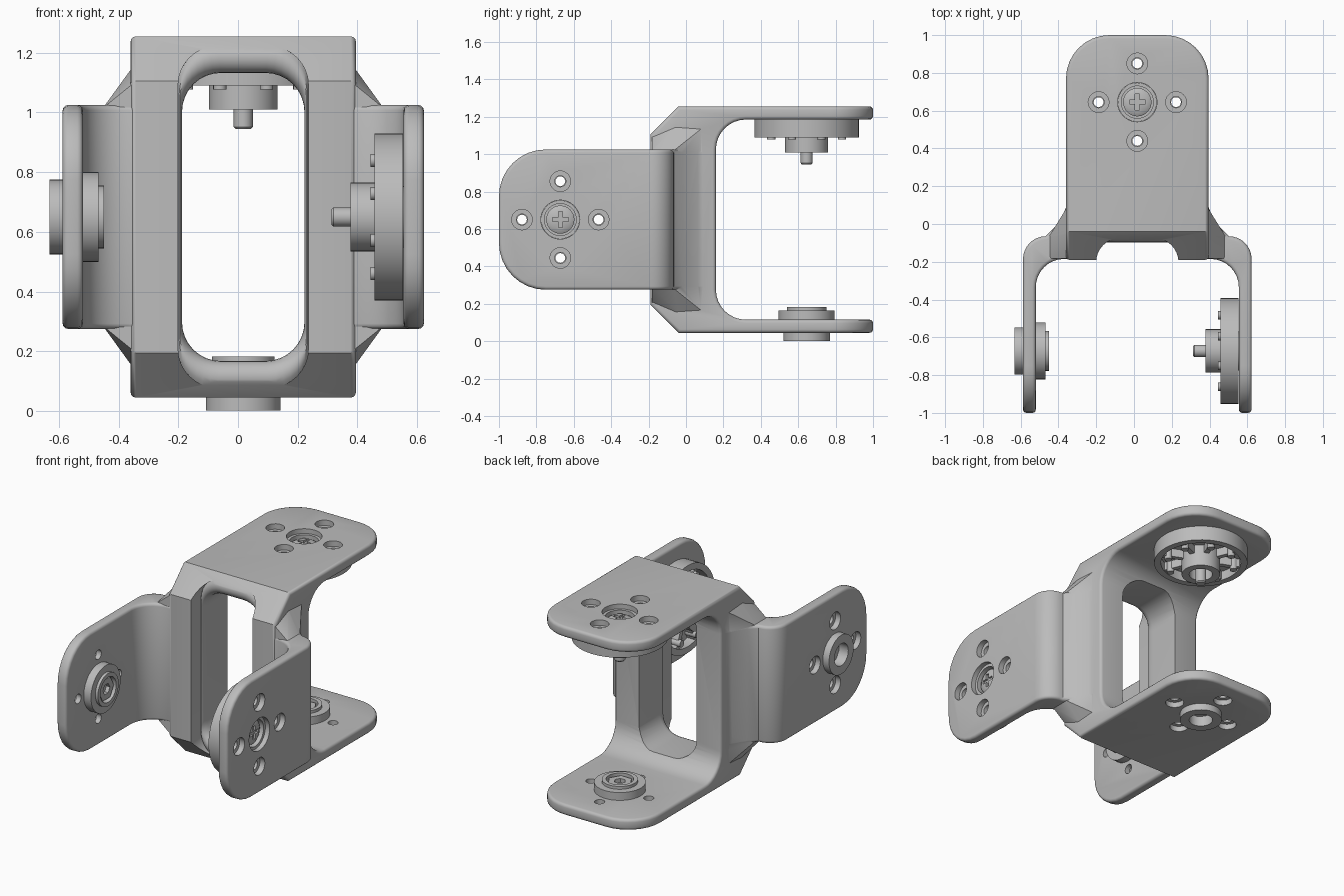
import bpy, bmesh
from math import sin, cos, pi, radians
from mathutils import Matrix, Vector

if "Cube" in bpy.data.objects:
    bpy.data.objects.remove(bpy.data.objects["Cube"], do_unlink=True)

CX, CZ = 0.0175, 0.65          # bracket centre
grey = bpy.data.materials.new("satin grey")
grey.use_nodes = True
grey.diffuse_color = (0.5, 0.5, 0.5, 1)
grey.node_tree.nodes["Principled BSDF"].inputs["Base Color"].default_value = (0.5, 0.5, 0.5, 1)


def make(name, bm):
    bmesh.ops.recalc_face_normals(bm, faces=bm.faces)
    me = bpy.data.meshes.new(name)
    bm.to_mesh(me)
    bm.free()
    ob = bpy.data.objects.new(name, me)
    bpy.context.scene.collection.objects.link(ob)
    return ob


def bake(ob):
    dg = bpy.context.evaluated_depsgraph_get()
    me = bpy.data.meshes.new_from_object(ob.evaluated_get(dg))
    ob.modifiers.clear()
    ob.data = me


def boolean(ob, other, op, keep=False):
    m = ob.modifiers.new("bool", 'BOOLEAN')
    m.operation, m.object, m.solver = op, other, 'EXACT'
    bake(ob)
    if not keep:
        bpy.data.objects.remove(other, do_unlink=True)


def finish(ob):
    ob.data.materials.clear()
    ob.data.materials.append(grey)
    bpy.ops.object.select_all(action='DESELECT')
    ob.select_set(True)
    bpy.context.view_layer.objects.active = ob
    bpy.ops.object.shade_smooth_by_angle(angle=radians(32))


def arc(cx, cy, r, a0, a1, n=8):
    return [(cx + r * cos(radians(a0 + (a1 - a0) * i / n)),
             cy + r * sin(radians(a0 + (a1 - a0) * i / n))) for i in range(n + 1)]


def round_rect(hx, hy, r):
    pts = []
    for k, (sx, sy) in enumerate([(1, 1), (-1, 1), (-1, -1), (1, -1)]):
        pts += arc(sx * (hx - r), sy * (hy - r), r, 90 * k, 90 * k + 90)
    return pts


def prism(name, pts, axis, lo, hi):
    place = {'z': lambda a, b, c: (a, b, c), 'x': lambda a, b, c: (c, a, b)}[axis]
    bm = bmesh.new()
    face = bm.faces.new([bm.verts.new(place(a, b, lo)) for a, b in pts])
    ext = bmesh.ops.extrude_face_region(bm, geom=[face])["geom"]
    bmesh.ops.translate(bm, vec=place(0, 0, hi - lo),
                        verts=[v for v in ext if isinstance(v, bmesh.types.BMVert)])
    return make(name, bm)


def lathe(bm, profile, matrix, steps=48, closed=False):
    """Spin (radius, depth) points round the local z axis and add to bm."""
    t = bmesh.new()
    vs = [t.verts.new((r, 0, d)) for r, d in profile]
    es = [t.edges.new(p) for p in zip(vs, vs[1:] + vs[:1] if closed else vs[1:])]
    bmesh.ops.spin(t, geom=vs + es, axis=(0, 0, 1), cent=(0, 0, 0),
                   angle=2 * pi, steps=steps, use_merge=True)
    bmesh.ops.remove_doubles(t, verts=t.verts, dist=1e-5)
    bmesh.ops.recalc_face_normals(t, faces=t.faces)
    t.transform(matrix)
    tmp = bpy.data.meshes.new("tmp")
    t.to_mesh(tmp)
    t.free()
    bm.from_mesh(tmp)
    bpy.data.meshes.remove(tmp)


def solid(r, d0, d1):
    return [(0, d0), (r, d0), (r, d1), (0, d1)]


def tube(ro, ri, d0, d1):
    return [(ro, d0), (ro, d1), (ri, d1), (ri, d0)]


def round_edges(ob):
    m = ob.modifiers.new("bevel", 'BEVEL')
    m.width, m.segments, m.limit_method, m.angle_limit = 0.018, 3, 'ANGLE', radians(50)
    bake(ob)


# Side fork: U profile seen from above, trimmed to rounded arm ends
half = ([(0.5375, -1.2), (0.605, -1.2)] + arc(0.485, -0.185, 0.12, 0, 90)
        + [(0.43, -0.01), (0.395, 0.045), (0.365, 0.12)])
inner = arc(0.3875, -0.335, 0.15, 90, 0)
right = inner + half
bracket = prism("bracket", [(CX + x, y) for x, y in right]
                + [(CX - x, y) for x, y in reversed(right)], 'z', 0.1, 1.2)
trim = prism("trim", [(y, z + CZ) for y, z in round_rect(1, 0.375, 0.25)], 'x', -1, 1)
boolean(bracket, trim, 'INTERSECT')
round_edges(bracket)

# Upright fork: U profile seen from the side
upper = (arc(0.32, 0.375, 0.16, 180, 90)
         + [(1.2, 0.535), (1.2, 0.605), (-0.04, 0.605), (-0.19, 0.455)])
upright = prism("upright_fork", [(y, CZ + z) for y, z in upper]
                + [(y, CZ - z) for y, z in reversed(upper)], 'x', -0.8, 0.8)
trim = prism("trim", [(CX + x, y) for x, y in round_rect(0.3775, 1, 0.23)], 'z', -1, 2)
boolean(upright, trim, 'INTERSECT')
round_edges(upright)

# Core that blends the two forks
bm = bmesh.new()
for x, y, z in [(0.365, -0.182, 0.45), (0.47, -0.182, 0.365), (0.47, -0.07, 0.365),
                (0.365, -0.04, 0.51), (0.365, 0.1, 0.5)]:
    for sx in (1, -1):
        for sz in (1, -1):
            bm.verts.new((CX + sx * x, y, CZ + sz * z))
hull = bmesh.ops.convex_hull(bm, input=bm.verts)
bmesh.ops.delete(bm, geom=list({g for g in hull["geom_interior"] if g.is_valid}), context='VERTS')
core = make("core", bm)
boolean(bracket, upright, 'UNION')
boolean(bracket, core, 'UNION')

# Window through the middle, with rounded lips above and below
path = [(0.5, 0)] + [(y, z) for y, z in arc(-0.045, 0.052, 0.052, 270, 135)] + [(-0.5, 0.09)]
bm = bmesh.new()
rings = [[bm.verts.new((CX + x, y, CZ + z)) for x, z in
          round_rect(0.205 + g * 0.15, 0.4825 + g, 0.13)] for y, g in path]
for a, b in zip(rings, rings[1:]):
    for i in range(len(a)):
        j = (i + 1) % len(a)
        bm.faces.new((a[i], a[j], b[j], b[i]))
bm.faces.new(rings[0])
bm.faces.new(rings[-1])
bmesh.ops.remove_doubles(bm, verts=bm.verts, dist=1e-5)
boolean(bracket, make("window", bm), 'DIFFERENCE')


# Joint frames: origin on the outer plate face, local z pointing inward
def frame(origin, inward):
    return Matrix.Translation(origin) @ Vector(inward).to_track_quat('Z', 'Y').to_matrix().to_4x4()


horns = {"top": frame((CX, 0.645, 1.255), (0, 0, -1)),
         "left": frame((CX + 0.605, -0.672, CZ), (-1, 0, 0))}
bearings = {"bottom": frame((CX, 0.645, 0.045), (0, 0, 1)),
            "right": frame((CX - 0.605, -0.672, CZ), (1, 0, 0))}


def around(m, r, n, offset=0):
    return [m @ Matrix.Rotation(2 * pi * i / n + offset, 4, 'Z') @ Matrix.Translation((r, 0, 0))
            for i in range(n)]


# Screw holes and hub bores
bm = bmesh.new()
for m in list(horns.values()) + list(bearings.values()):
    lathe(bm, solid(0.104, -0.03, 0.1), m)
    for h in around(m, 0.205, 4):
        lathe(bm, [(0, -0.03), (0.055, -0.03), (0.055, 0.035), (0.03, 0.035),
                   (0.03, 0.13), (0, 0.13)], h, 24)
holes = make("holes", bm)
boolean(bracket, holes, 'DIFFERENCE')
finish(bracket)

# Drive horns: spoked wheel, hub, studs and centre screw
for side, m in horns.items():
    bm = bmesh.new()
    lathe(bm, solid(0.279, 0.071, 0.105), m)
    disc = make(side + "_horn_disc", bm)
    bm = bmesh.new()
    for h in around(m, 0.205, 4):
        lathe(bm, solid(0.026, 0, 0.2), h, 16)
    boolean(disc, make("disc_holes", bm), 'DIFFERENCE')
    finish(disc)

    bm = bmesh.new()
    lathe(bm, tube(0.28, 0.24, 0.07, 0.165), m, closed=True)
    lathe(bm, tube(0.115, 0.07, 0.1, 0.245), m, closed=True)
    for s in around(m, 0.18, 8, pi / 8):
        bmesh.ops.create_cube(bm, size=1, matrix=s @ Matrix.Translation((0, 0, 0.128))
                              @ Matrix.Diagonal((0.14, 0.03, 0.06, 1)))
    for s in around(m, 0.205, 8, pi / 8):
        lathe(bm, solid(0.022, 0.1, 0.178), s, 16)
    finish(make(side + "_horn_wheel", bm))

    bm = bmesh.new()
    lathe(bm, [(0, 0.035), (0.055, 0.038), (0.075, 0.05), (0.075, 0.08), (0.032, 0.08),
               (0.032, 0.303), (0.026, 0.31), (0, 0.31)], m)
    screw = make(side + "_horn_screw", bm)
    for size in ((0.085, 0.022, 0.04, 1), (0.022, 0.085, 0.04, 1)):
        bm = bmesh.new()
        bmesh.ops.create_cube(bm, size=1, matrix=m @ Matrix.Translation((0, 0, 0.03))
                              @ Matrix.Diagonal(size))
        boolean(screw, make("slot", bm), 'DIFFERENCE')
    finish(screw)
    bm = bmesh.new()
    lathe(bm, tube(0.103, 0.085, 0.03, 0.08), m, closed=True)
    finish(make(side + "_screw_collar", bm))

# Idler bearings: outer flange, inner washer, race and hex nut
for side, m in bearings.items():
    bm = bmesh.new()
    lathe(bm, tube(0.125, 0.07, -0.044, 0.002), m, closed=True)
    lathe(bm, tube(0.104, 0.07, 0, 0.075), m, closed=True)
    lathe(bm, tube(0.15, 0.09, 0.069, 0.12), m, closed=True)
    lathe(bm, tube(0.105, 0.08, 0.069, 0.138), m, closed=True)
    finish(make(side + "_bearing", bm))
    bm = bmesh.new()
    lathe(bm, tube(0.075, 0.035, 0.02, 0.125), m, 6, closed=True)
    lathe(bm, solid(0.083, 0.03, 0.1), m, 32)
    finish(make(side + "_bearing_nut", bm))

bpy.data.objects.remove(holes, do_unlink=True) if "holes" in bpy.data.objects else None
